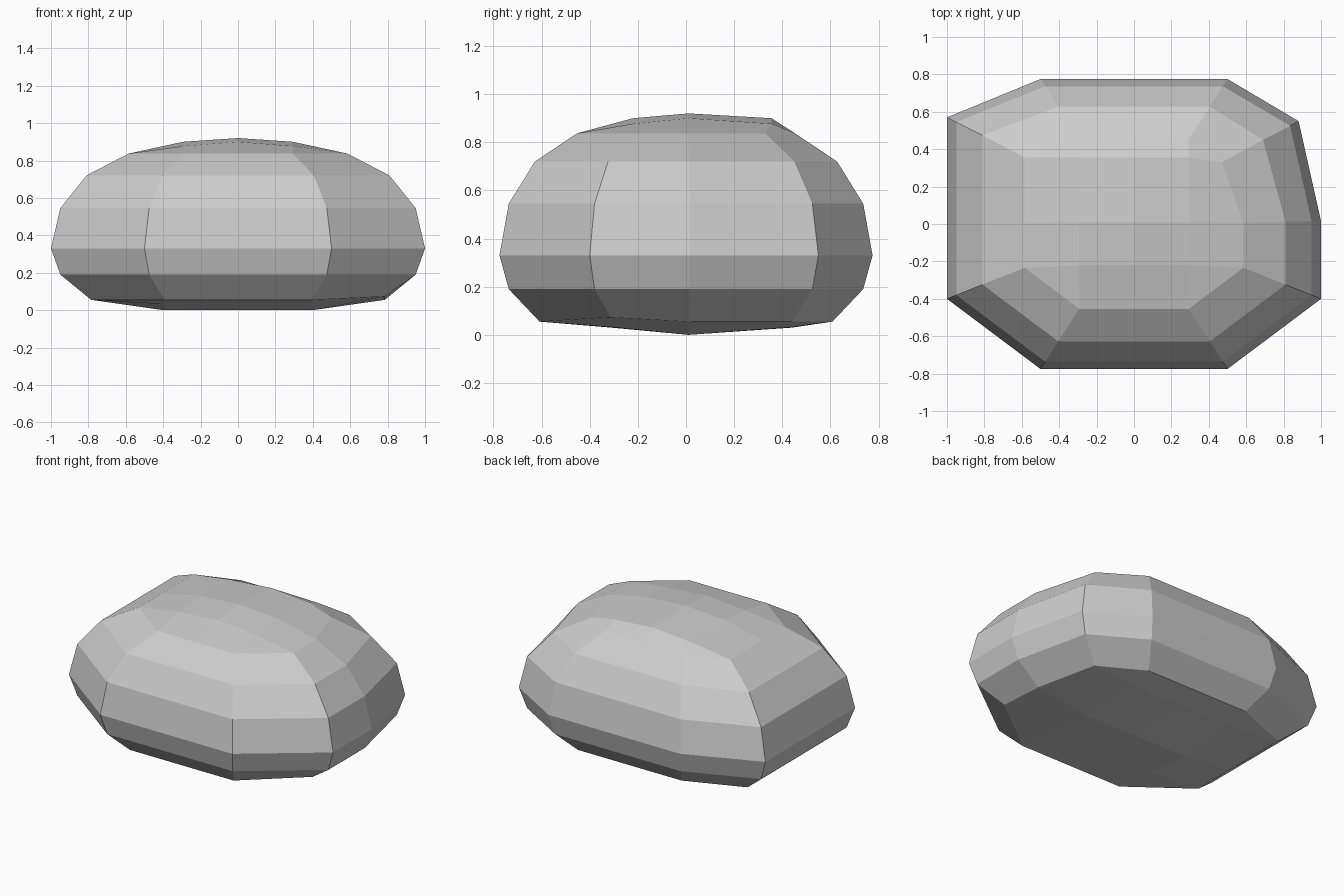
import bpy, bmesh

if "Cube" in bpy.data.objects:
    bpy.data.objects.remove(bpy.data.objects["Cube"])

bm = bmesh.new()

# Widest outline of the boulder, counter-clockwise from front left
outline = [(-1, -.4), (-.5, -.775), (0, -.775), (.5, -.775), (1, -.4), (1, .015),
           (.88, .55), (.5, .775), (0, .775), (-.5, .775), (-1, .57), (-1, .015)]
# Rings: height, scale, back right corner, back left corner y
levels = [(.055, .785, (.69, .44), .455), (.19, .95, (.835, .525), .545),
          (.33, 1, (.88, .55), .57), (.545, .95, (.835, .525), .545),
          (.72, .81, (.69, .45), .475), (.837, .585, (.47, .33), .355)]


def make_ring(z, s, right, left_y):
    pts = [(x * s, y * s) for x, y in outline]
    pts[6], pts[10] = right, (-s, left_y)
    return [bm.verts.new((x, y, z)) for x, y in pts]


rings = [make_ring(*lv) for lv in levels]
rings[0][4].co.z = .073          # slightly lifted front right corner

# Side faces
for a, b in zip(rings, rings[1:]):
    for k in range(12):
        n = (k + 1) % 12
        bm.faces.new((a[k], a[n], b[n], b[k]))


# Shallow domed caps: outer ring -> 8-point inner loop -> centre
def cap(ring, x, yf, yb, z_mid, z_side, z_front, z_corner):
    inner = [(-x, yf, z_corner), (0, yf, z_front), (x, yf, z_corner), (x, .01, z_side),
             (x, yb, z_corner), (0, yb, z_front), (-x, yb, z_corner), (-x, .01, z_side)]
    inner = [bm.verts.new(p) for p in inner]
    centre = bm.verts.new((0, .01, z_mid))
    link = [0, 0, 1, 2, 2, 3, 4, 4, 5, 6, 6, 7]
    for k in range(12):
        n = (k + 1) % 12
        loop = [ring[k], ring[n], inner[link[n]], inner[link[k]]]
        bm.faces.new(list(dict.fromkeys(loop)))
    for k in range(0, 8, 2):
        bm.faces.new((inner[k - 1], inner[k], inner[k + 1], centre))


cap(rings[-1], .293, -.22, .355, .92, .9, .9, .877)
cap(rings[0], .4, -.31, .44, 0, 0, .03, .032)

bmesh.ops.recalc_face_normals(bm, faces=bm.faces)
mesh = bpy.data.meshes.new("boulder")
bm.to_mesh(mesh)
bm.free()
bpy.context.collection.objects.link(bpy.data.objects.new("boulder", mesh))
